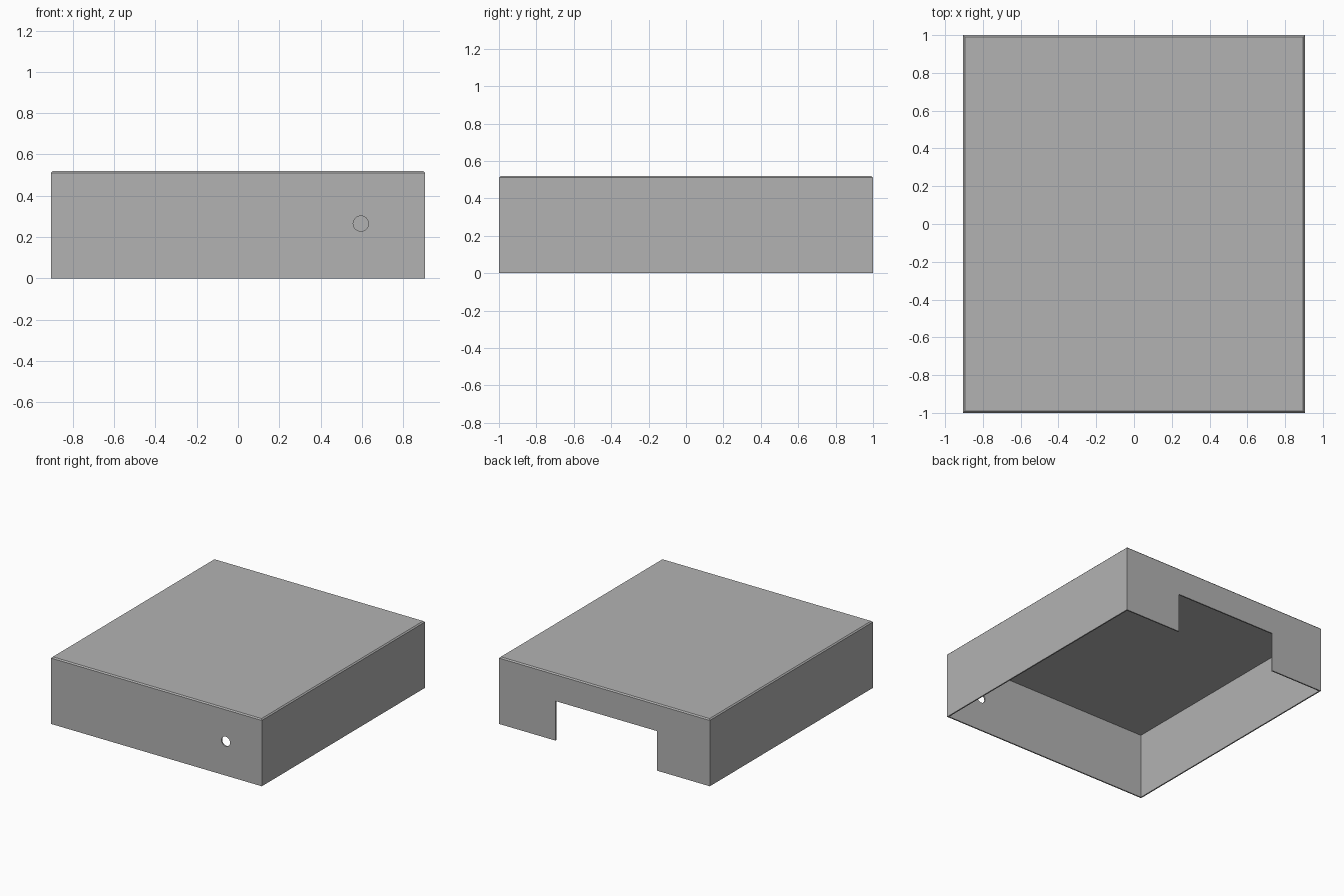
import bpy
import bmesh
from mathutils import Matrix, Vector

if "Cube" in bpy.data.objects:
    bpy.data.objects.remove(bpy.data.objects["Cube"])

WIDTH, DEPTH, HEIGHT = 1.81, 2.0, 0.52
WALL = 0.01

metal = bpy.data.materials.new("grey_metal")
metal.use_nodes = True
grey = (0.45, 0.45, 0.45, 1)
metal.diffuse_color = grey
metal.node_tree.nodes["Principled BSDF"].inputs["Base Color"].default_value = grey


def make_object(name, bm):
    bmesh.ops.recalc_face_normals(bm, faces=bm.faces)
    mesh = bpy.data.meshes.new(name)
    bm.to_mesh(mesh)
    bm.free()
    mesh.materials.append(metal)
    obj = bpy.data.objects.new(name, mesh)
    bpy.context.collection.objects.link(obj)
    return obj


def box(name, low, high, top_bevel=0):
    low, high = Vector(low), Vector(high)
    bm = bmesh.new()
    place = Matrix.Translation((low + high) / 2) @ Matrix.Diagonal((*(high - low), 1))
    bmesh.ops.create_cube(bm, size=1, matrix=place)
    if top_bevel:
        rim = [e for e in bm.edges if all(v.co.z > high.z - 0.001 for v in e.verts)]
        bmesh.ops.bevel(bm, geom=rim, offset=top_bevel, segments=1, affect='EDGES')
    return make_object(name, bm)


def cut(target, cutter):
    cutter.hide_render = True
    mod = target.modifiers.new("cut", 'BOOLEAN')
    mod.operation = 'DIFFERENCE'
    mod.solver = 'EXACT'
    mod.object = cutter
    bpy.context.view_layer.objects.active = target
    bpy.ops.object.modifier_apply(modifier=mod.name)
    bpy.data.objects.remove(cutter)


# Outer cover with a narrow chamfer round the top
x, y = WIDTH / 2, DEPTH / 2
cover = box("cover", (-x, -y, 0), (x, y, HEIGHT), top_bevel=0.009)

# Hollow inside, open at the bottom
cut(cover, box("cavity", (-x + WALL, -y + WALL, -0.1),
               (x - WALL, y - WALL, HEIGHT - WALL)))

# Wide notch in the back wall
cut(cover, box("back_notch", (-0.45, y - 0.1, -0.1), (0.42, y + 0.1, 0.307)))

# Round hole through the front wall
bm = bmesh.new()
bmesh.ops.create_cone(bm, cap_ends=True, segments=32, radius1=0.037, radius2=0.037, depth=0.2,
                      matrix=Matrix.Translation((0.595, -y, 0.265)) @ Matrix.Rotation(1.5708, 4, 'X'))
cut(cover, make_object("front_hole", bm))
